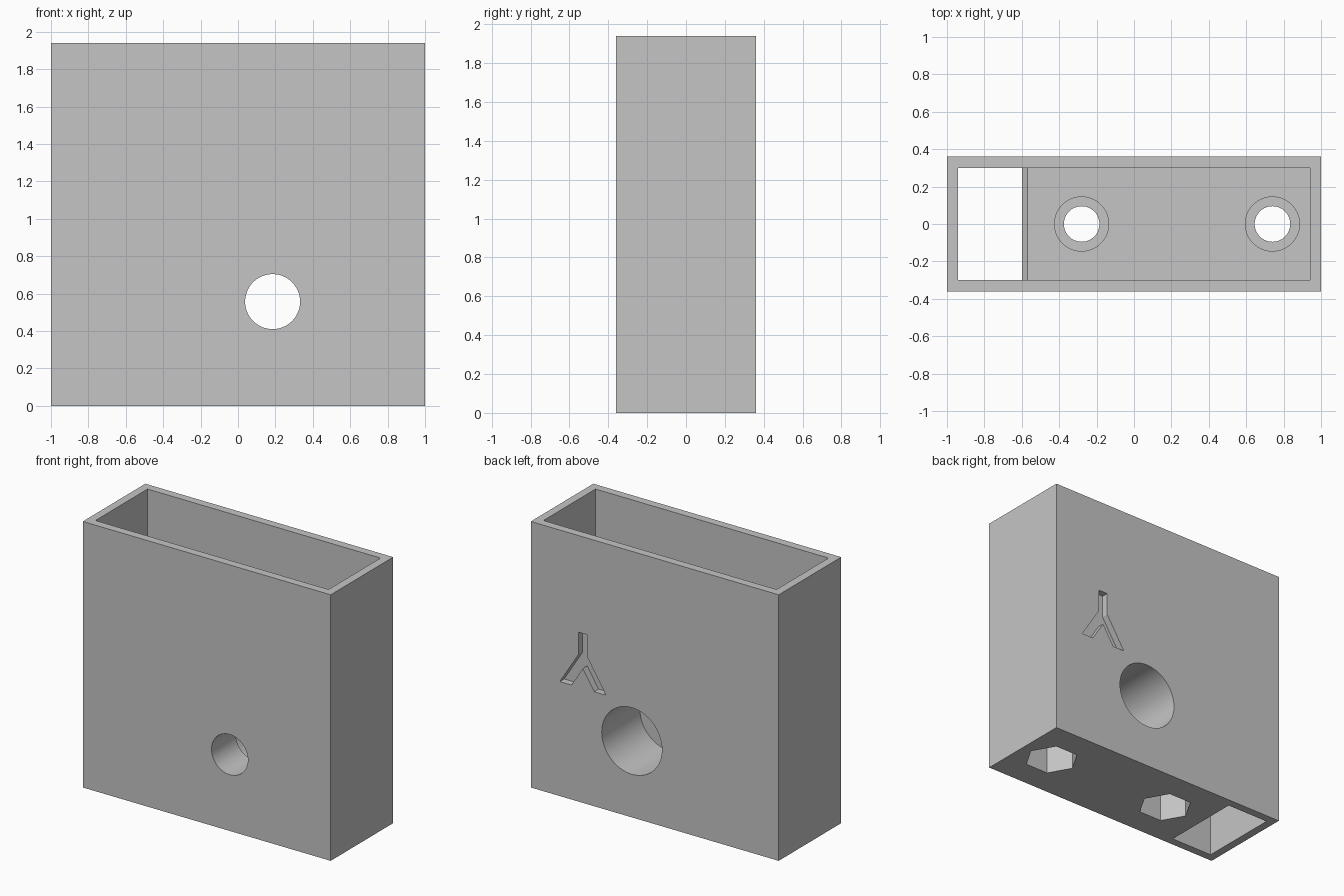
import bpy
import bmesh
from math import cos, sin, tau, radians

old = bpy.data.objects.get("Cube")
if old:
    bpy.data.objects.remove(old, do_unlink=True)

W, D, H = 1.0, 0.36, 1.94      # half width, half depth, height
FLOOR = 1.11                   # top of the solid lower block

grey = bpy.data.materials.new("plain_grey")
grey.use_nodes = True
grey.diffuse_color = (0.56, 0.56, 0.56, 1)
grey.node_tree.nodes["Principled BSDF"].inputs["Base Color"].default_value = grey.diffuse_color


def prism(name, outline, axis, start, end):
    """Extrude a closed 2D outline along y or z."""
    bm = bmesh.new()
    place = (lambda u, v, t: (u, t, v)) if axis == "y" else (lambda u, v, t: (u, v, t))
    low, high = ([bm.verts.new(place(u, v, t)) for u, v in outline] for t in (start, end))
    n = len(outline)
    bm.faces.new(low)
    bm.faces.new(high)
    for i in range(n):
        j = (i + 1) % n
        bm.faces.new((low[i], low[j], high[j], high[i]))
    bmesh.ops.recalc_face_normals(bm, faces=bm.faces)
    mesh = bpy.data.meshes.new(name)
    bm.to_mesh(mesh)
    bm.free()
    mesh.materials.append(grey)
    obj = bpy.data.objects.new(name, mesh)
    bpy.context.collection.objects.link(obj)
    return obj


def ring(u, v, r, sides=64):
    return [(u + r * cos(tau * i / sides), v + r * sin(tau * i / sides)) for i in range(sides)]


# Outer block
body = prism("housing", [(-W, -D), (W, -D), (W, D), (-W, D)], "z", 0, H)

# Open-topped chamber joined to the shaft that drops through the floor
chamber = [(-0.94, -0.1), (-0.6, -0.1), (-0.6, FLOOR - 0.03), (-0.57, FLOOR),
           (0.94, FLOOR), (0.94, H + 0.1), (-0.94, H + 0.1)]
cutters = [prism("chamber_cutter", chamber, "y", -0.3, 0.3)]

# Stepped cross bore, wide at the back
cutters.append(prism("bore_cutter", ring(0.185, 0.557, 0.147), "y", -0.5, 0.5))
cutters.append(prism("wide_bore_cutter", ring(0.185, 0.557, 0.243), "y", -0.08, 0.5))

# Bolt holes with round head recesses above and hexagonal nut pockets below
for x in (-0.28, 0.74):
    cutters.append(prism("bolt_cutter", ring(x, 0, 0.095), "z", -0.1, FLOOR + 0.1))
    cutters.append(prism("head_cutter", ring(x, 0, 0.145), "z", FLOOR - 0.17, FLOOR + 0.1))
    cutters.append(prism("nut_cutter", ring(x, 0, 0.185, 6), "z", -0.1, 0.3))

# Shallow forked groove on the back
half = [(0.037, 1.235), (0.037, 1.07), (0.186, 0.835), (0.092, 0.835)]
fork = half + [(0, 0.98)] + [(-u, v) for u, v in reversed(half)]
cutters.append(prism("groove_cutter", [(0.58 + u, v) for u, v in fork], "y", D - 0.05, D + 0.1))

# Cut everything from the block
bpy.ops.object.select_all(action="DESELECT")
bpy.context.view_layer.objects.active = body
body.select_set(True)
for cutter in cutters:
    cutter.hide_render = True
    mod = body.modifiers.new(cutter.name, "BOOLEAN")
    mod.operation = "DIFFERENCE"
    mod.solver = "EXACT"
    mod.object = cutter
    bpy.ops.object.modifier_apply(modifier=mod.name)
    bpy.data.objects.remove(cutter, do_unlink=True)

bpy.ops.object.shade_smooth_by_angle(angle=radians(30))
